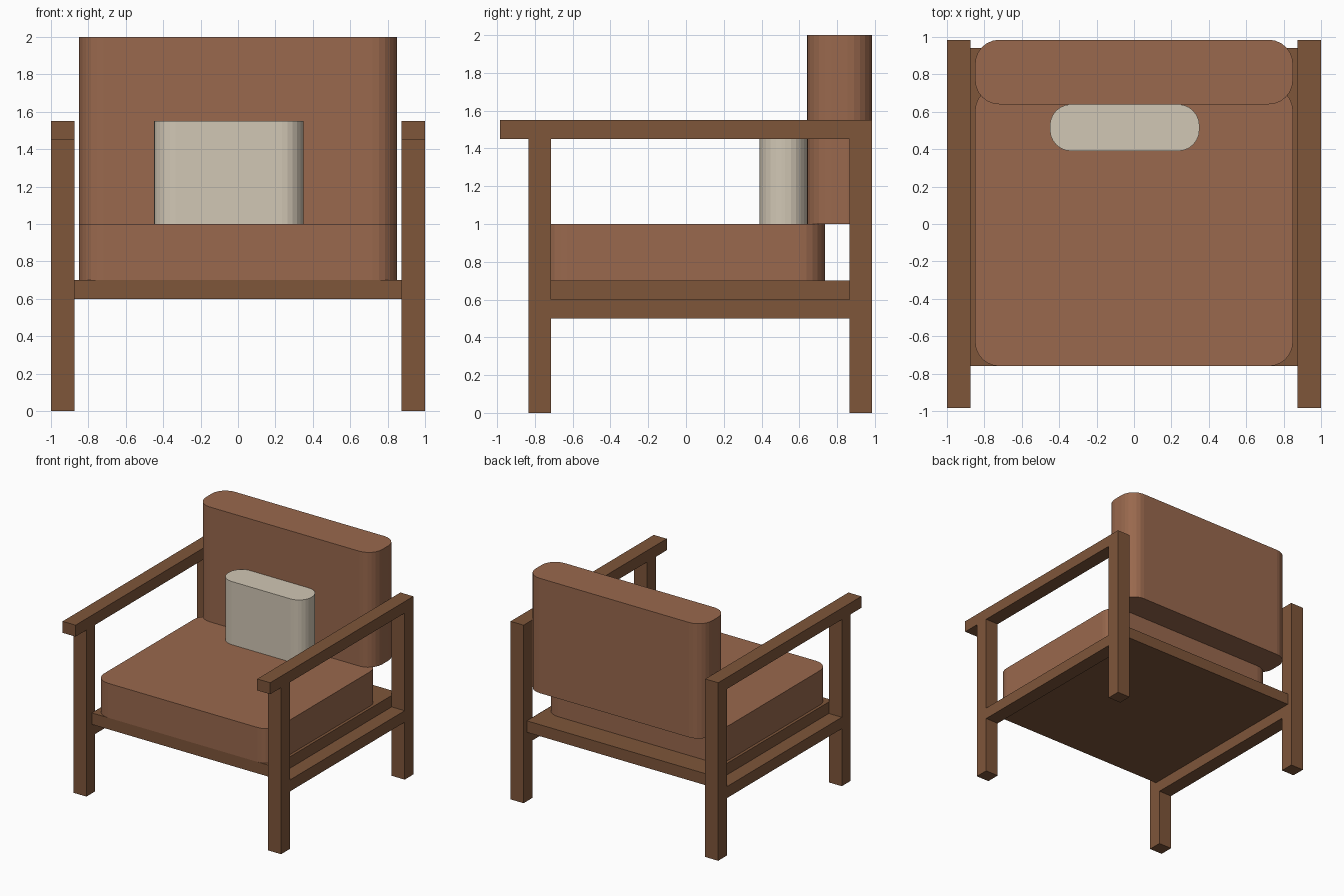
import bpy, bmesh

if "Cube" in bpy.data.objects:
    bpy.data.objects.remove(bpy.data.objects["Cube"])


def material(name, color):
    m = bpy.data.materials.new(name)
    m.diffuse_color = (*color, 1)
    m.use_nodes = True
    m.node_tree.nodes["Principled BSDF"].inputs["Base Color"].default_value = m.diffuse_color
    return m


WOOD = material("wood", (0.21, 0.092, 0.042))
LEATHER = material("leather", (0.32, 0.14, 0.075))
FABRIC = material("fabric", (0.64, 0.57, 0.46))


def box(name, x, y, z, mat, radius=0, segments=6):
    """Box from (min, max) ranges; radius rounds the four upright edges."""
    bm = bmesh.new()
    bmesh.ops.create_cube(bm, size=1)
    for v in bm.verts:
        for i, (lo, hi) in enumerate((x, y, z)):
            v.co[i] = lo if v.co[i] < 0 else hi
    if radius:
        upright = [e for e in bm.edges
                   if abs(e.verts[0].co.z - e.verts[1].co.z) > 1e-4]
        bmesh.ops.bevel(bm, geom=upright, offset=radius, offset_type='OFFSET',
                        segments=segments, profile=0.5, affect='EDGES')
    bmesh.ops.recalc_face_normals(bm, faces=bm.faces)
    mesh = bpy.data.meshes.new(name)
    bm.to_mesh(mesh)
    bm.free()
    mesh.materials.append(mat)
    ob = bpy.data.objects.new(name, mesh)
    bpy.context.collection.objects.link(ob)
    return ob


# Side frames: legs, lower rail and armrest on each side
for side, s in (("left", -1), ("right", 1)):
    x = sorted((s * 0.875, s * 1.0))
    box(f"{side}_front_leg", x, (-0.835, -0.715), (0, 1.45), WOOD)
    box(f"{side}_back_leg", x, (0.865, 0.985), (0, 1.45), WOOD)
    box(f"{side}_rail", x, (-0.715, 0.865), (0.5, 0.6), WOOD)
    box(f"{side}_armrest", x, (-0.985, 0.985), (1.45, 1.55), WOOD)

# Seat board
box("seat_board", (-0.875, 0.875), (-0.76, 0.94), (0.6, 0.7), WOOD)

# Cushions with rounded upright corners
box("seat_cushion", (-0.85, 0.85), (-0.76, 0.735), (0.7, 1.0), LEATHER, 0.13)
box("back_cushion", (-0.85, 0.85), (0.64, 0.985), (1.0, 2.0), LEATHER, 0.13)
box("pillow", (-0.45, 0.35), (0.39, 0.64), (1.0, 1.55), FABRIC, 0.115)
